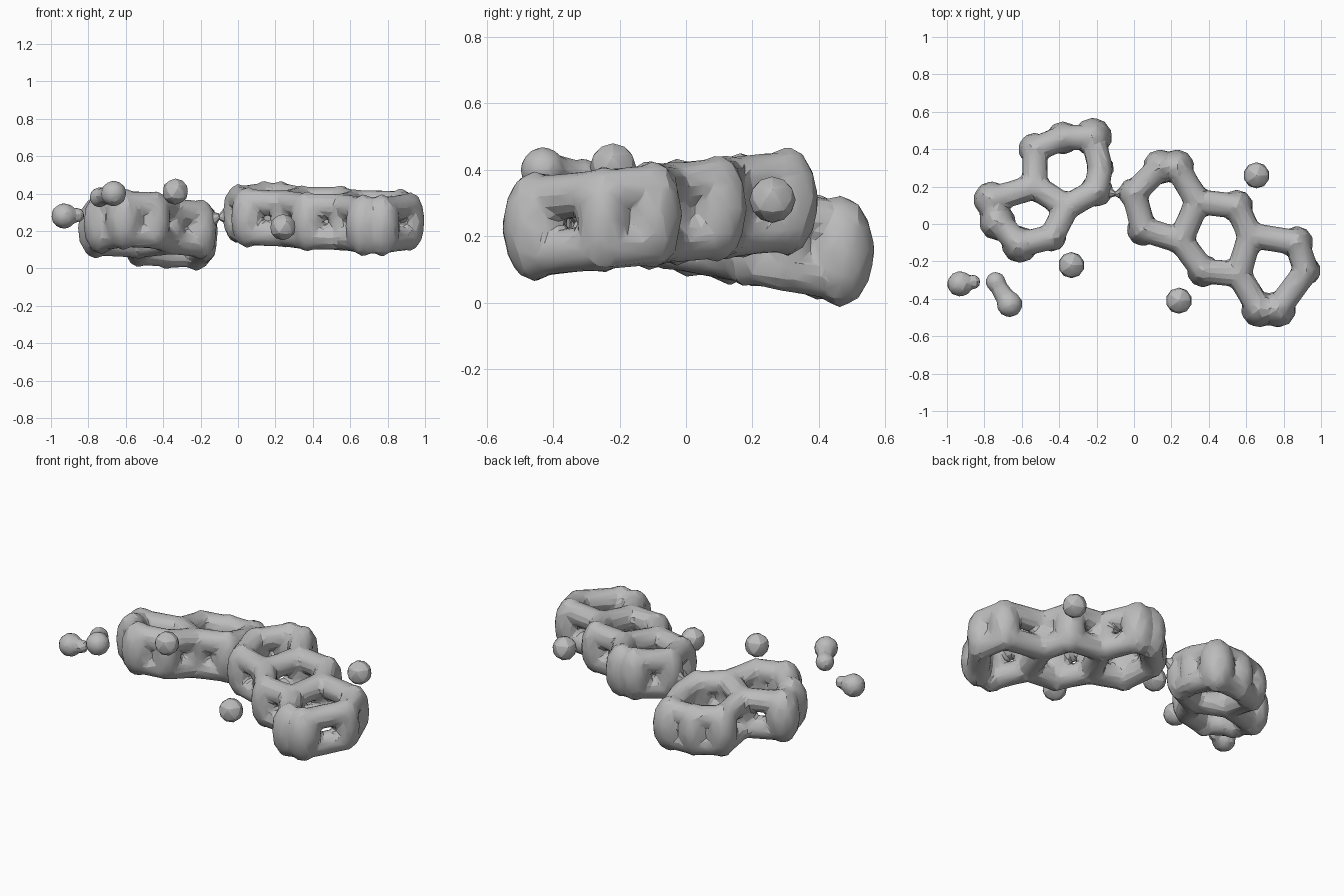
import bpy, bmesh, math
from mathutils import Vector, Matrix

if "Cube" in bpy.data.objects:
    bpy.data.objects.remove(bpy.data.objects["Cube"])

grey = bpy.data.materials.new("stone grey")
grey.use_nodes = True
grey.diffuse_color = (0.5, 0.5, 0.5, 1)
grey.node_tree.nodes["Principled BSDF"].inputs["Base Color"].default_value = (0.5, 0.5, 0.5, 1)


def make_object(name, bm):
    mesh = bpy.data.meshes.new(name)
    bm.to_mesh(mesh)
    bm.free()
    mesh.materials.append(grey)
    obj = bpy.data.objects.new(name, mesh)
    bpy.context.collection.objects.link(obj)
    bpy.ops.object.select_all(action="DESELECT")
    obj.select_set(True)
    bpy.context.view_layer.objects.active = obj
    return obj


def apply_modifier(obj, kind, **settings):
    mod = obj.modifiers.new(kind.title(), kind)
    for key, value in settings.items():
        setattr(mod, key, value)
    bpy.ops.object.modifier_apply(modifier=mod.name)


def add_ball(bm, centre, wide, tall, detail=2):
    matrix = Matrix.Translation(centre) @ Matrix.Diagonal((wide, wide, tall, 1))
    bmesh.ops.create_icosphere(bm, subdivisions=detail, radius=1, matrix=matrix)


def add_rod(bm, start, end, r1, r2, tall=1, sides=12):
    # Rod along start-end, stretched vertically by "tall"
    along = end - start
    turn = along.to_track_quat("Z", "Y").to_matrix().to_4x4()
    middle = Matrix.Translation((start + end) / 2)
    matrix = middle @ Matrix.Diagonal((1, 1, tall, 1)) @ turn
    bmesh.ops.create_cone(bm, cap_ends=True, segments=sides, radius1=r1, radius2=r2,
                          depth=along.length, matrix=matrix)


def ring_cluster(name, atoms, rings, height, slope):
    # Tall knobs at the corners, joined by an upper and a lower rail
    # that leave small windows in the walls between them
    spots = [Vector((x, y, height + slope * y)) for x, y, r in atoms]
    bm = bmesh.new()
    for spot, (x, y, r) in zip(spots, atoms):
        add_ball(bm, spot, r, r * 0.4 + 0.13)
    for ring in rings:
        for a, b in zip(ring, ring[1:] + ring[:1]):
            for side in (-1, 1):
                lift = Vector((0, 0, side * 0.083))
                add_rod(bm, spots[a] + lift, spots[b] + lift, 0.068, 0.068)
    obj = make_object(name, bm)
    apply_modifier(obj, "REMESH", mode="VOXEL", voxel_size=0.014)
    apply_modifier(obj, "SMOOTH", factor=0.5, iterations=4)
    apply_modifier(obj, "DECIMATE", ratio=0.1)
    bpy.ops.object.shade_smooth_by_angle(angle=math.radians(20))


# Three fused rings on the left (+x) side
ring_cluster(
    "left_ring_chain",
    [(.14, .305, .095), (.23, .305, .095), (0, .165, .085), (.05, -.03, .09), (.25, -.09, .075),
     (.34, .12, .085), (.55, .095, .09), (.62, -.06, .07), (.56, -.27, .075), (.37, -.25, .09),
     (.87, -.1, .09), (.92, -.25, .08), (.77, -.455, .1), (.67, -.455, .1)],
    [[0, 1, 5, 4, 3, 2], [5, 6, 7, 8, 9, 4], [7, 10, 11, 12, 13, 8]],
    0.275, 0.1)

# Two fused rings on the right (-x) side
ring_cluster(
    "right_ring_pair",
    [(-.76, .13, .1), (-.73, .01, .1), (-.61, -.11, .1), (-.44, -.07, .08), (-.36, .09, .075),
     (-.53, .2, .08), (-.53, .4, .09), (-.38, .46, .09), (-.22, .465, .105), (-.18, .3, .075),
     (-.2, .18, .09)],
    [[0, 1, 2, 3, 4, 5], [5, 6, 7, 8, 9, 10, 4]],
    0.243, -0.19)

# Neck pinched to a point where the two clusters touch
bm = bmesh.new()
tip = Vector((-.1, .16, .275))
add_rod(bm, Vector((-.01, .17, .29)), tip, 0.075, 0.012, 1.3, 8)
add_rod(bm, Vector((-.19, .18, .24)), tip, 0.07, 0.012, 1.3, 8)
make_object("pinched_neck", bm)

# Loose beads around the clusters, two of them with a joined stub
beads = {"far_right_bead": (-.93, -.32, .28), "front_right_bead": (-.665, -.43, .4),
         "inner_right_bead": (-.335, -.22, .41), "front_left_bead": (.24, -.41, .22),
         "back_left_bead": (.655, .26, .31)}
stubs = {"far_right_bead": ((-.86, -.31, .285), .04), "front_right_bead": ((-.74, -.31, .38), .055)}
for name, spot in beads.items():
    bm = bmesh.new()
    spot = Vector(spot)
    add_ball(bm, spot, 0.07, 0.07)
    if name in stubs:
        end = Vector(stubs[name][0])
        size = stubs[name][1]
        add_rod(bm, spot, end, 0.058, size * 0.8, 1, 8)
        add_ball(bm, end, size, size)
    bead = make_object(name, bm)
    if name in stubs:
        apply_modifier(bead, "REMESH", mode="VOXEL", voxel_size=0.012)
        apply_modifier(bead, "DECIMATE", ratio=0.2)
    bpy.ops.object.shade_smooth_by_angle(angle=math.radians(20))
